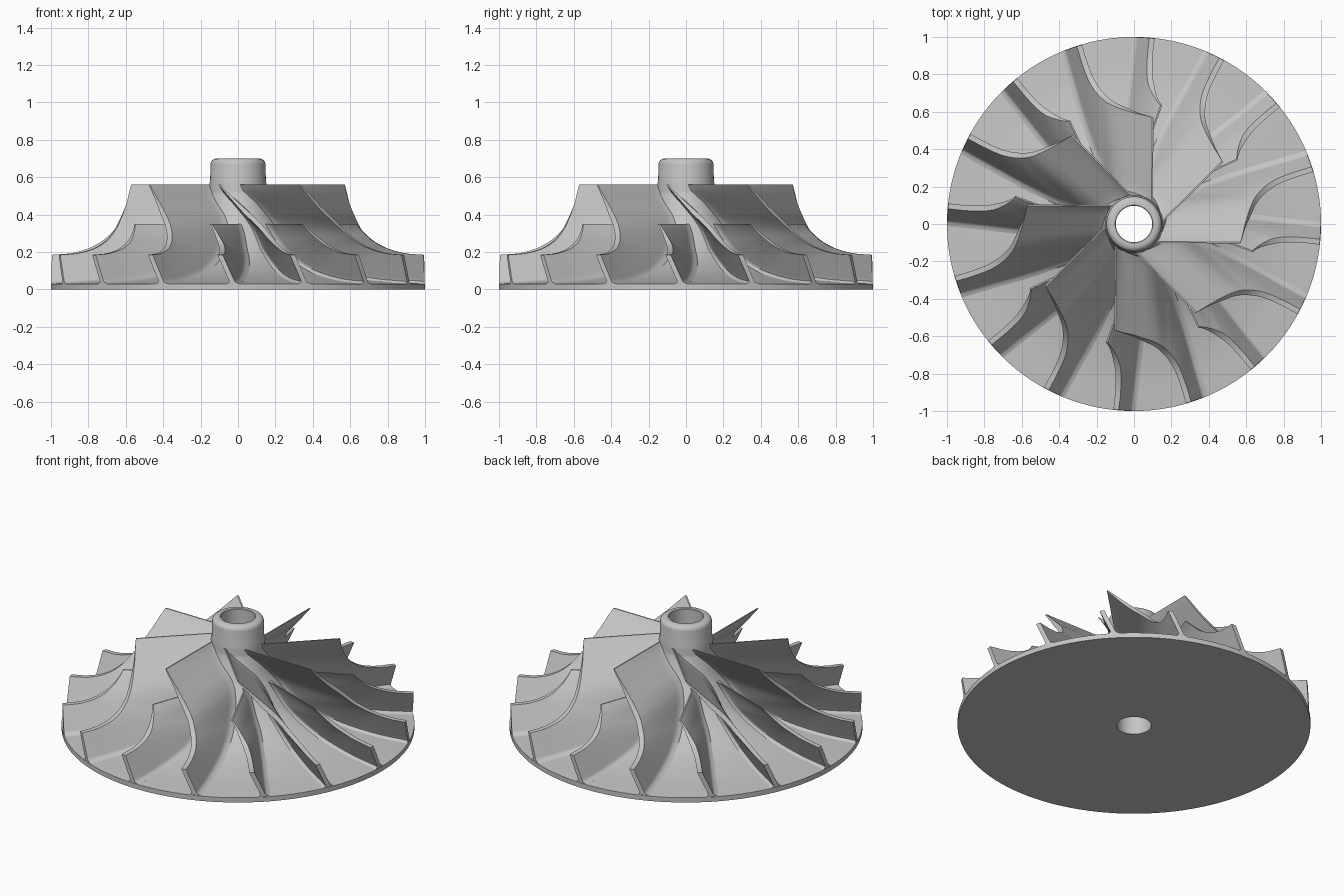
import bpy, bmesh, math
from mathutils import Vector

if "Cube" in bpy.data.objects:
    bpy.data.objects.remove(bpy.data.objects["Cube"])

metal = bpy.data.materials.new("cast_grey")
metal.diffuse_color = (0.56, 0.56, 0.56, 1)
metal.use_nodes = True
metal.node_tree.nodes["Principled BSDF"].inputs["Base Color"].default_value = metal.diffuse_color

# Blade stations from inlet to outlet: (radius, height, angle in degrees)
ROOT = [(.14, .56, -44), (.172, .455, -1), (.22, .35, 23), (.345, .2, 27),
        (.54, .1, 25), (.77, .05, 22.5), (1, .03, 21)]
TIP = [(.578, .56, -10), (.598, .455, 0), (.65, .35, 9.5), (.712, .275, 14),
       (.79, .225, 16.3), (.89, .195, 17), (1, .185, 17)]


def spline(pts, t):
    """Smooth curve through the stations, t from 0 to 1."""
    n = len(pts) - 1
    i = min(int(t * n), n - 1)
    f = t * n - i
    p1, p2 = Vector(pts[i]), Vector(pts[i + 1])
    p0 = Vector(pts[i - 1]) if i > 0 else 2 * p1 - p2
    p3 = Vector(pts[i + 2]) if i + 2 <= n else 2 * p2 - p1
    return .5 * (2 * p1 + (p2 - p0) * f + (2 * p0 - 5 * p1 + 4 * p2 - p3) * f * f
                 + (3 * p1 - p0 - 3 * p2 + p3) * f ** 3)


def polar(p):
    a = math.radians(p.z)
    return Vector((p.x * math.cos(a), p.x * math.sin(a), p.y))


def camber(t, v):
    """Mid-surface of a blade: straight lines from root to tip."""
    return polar(spline(ROOT, t)).lerp(polar(spline(TIP, t)), v)


def finish(name, bm):
    bmesh.ops.recalc_face_normals(bm, faces=bm.faces)
    me = bpy.data.meshes.new(name)
    bm.to_mesh(me)
    bm.free()
    ob = bpy.data.objects.new(name, me)
    bpy.context.collection.objects.link(ob)
    me.materials.append(metal)
    bpy.ops.object.select_all(action='DESELECT')
    ob.select_set(True)
    bpy.context.view_layer.objects.active = ob
    bpy.ops.object.shade_smooth_by_angle(angle=math.radians(35))
    return ob


def blade(name, t0, nt=48):
    rows = [-.03, 0, .02, .045, .08, .13, .2, .3, .4, .5, .6, .7, .8, .9, 1]
    bm = bmesh.new()
    sides = []
    for s in (-1, 1):
        grid = []
        for i in range(nt + 1):
            t = t0 + (1 - t0) * i / nt
            line = []
            for v in rows:
                p = camber(t, v)
                e = .004
                du = camber(min(t + e, 1), v) - camber(max(t - e, 0), v)
                n = du.cross(camber(t, v + e) - camber(t, v - e)).normalized()
                r = math.hypot(p.x, p.y)
                side = Vector((-p.y, p.x, 0)) / r
                # thin leading edge, flared fillet at the root
                half = .003 + .010 * min(1, (t - t0) / .25)
                half /= max(.6, abs(n.dot(side)))
                half += .022 * max(0, 1 - max(v, 0) / .1) ** 2 * min(1, .1 + t * 1.2)
                a = math.atan2(p.y, p.x) + s * half / r
                if i == nt:
                    r = .998
                r = max(r, .125)
                line.append(bm.verts.new((r * math.cos(a), r * math.sin(a), max(p.z, .01))))
            grid.append(line)
        sides.append(grid)
        for i in range(nt):
            for j in range(len(rows) - 1):
                bm.faces.new((grid[i][j], grid[i + 1][j], grid[i + 1][j + 1], grid[i][j + 1]))
    # close the rim of the blade
    loops = []
    m = len(rows) - 1
    for g in sides:
        loops.append([g[i][0] for i in range(nt)] + [g[nt][j] for j in range(m)]
                     + [g[i][m] for i in range(nt, 0, -1)] + [g[0][j] for j in range(m, 0, -1)])
    a, b = loops
    for k in range(len(a)):
        q = (k + 1) % len(a)
        bm.faces.new((a[k], a[q], b[q], b[k]))
    return finish(name, bm)


# Hub: back disc, concave body, nose and bore turned as one profile
profile = [(.0975, 0), (1, 0), (1, .03)]
profile += [tuple(spline(ROOT, 1 - k / 36).xy) for k in range(1, 35)]
profile += [(.155, .555), (.149, .58), (.147, .67)]
profile += [(.117 + .03 * math.cos(a), .67 + .03 * math.sin(a))
            for a in (math.pi / 8, math.pi / 4, 3 * math.pi / 8, math.pi / 2)]
profile += [(.101, .7), (.0975, .697)]
SEG = 128
bm = bmesh.new()
rings = [[bm.verts.new((r * math.cos(2 * math.pi * k / SEG), r * math.sin(2 * math.pi * k / SEG), z))
          for k in range(SEG)] for r, z in profile]
for i, ring in enumerate(rings):
    nxt = rings[(i + 1) % len(rings)]
    for k in range(SEG):
        q = (k + 1) % SEG
        bm.faces.new((ring[k], ring[q], nxt[q], nxt[k]))
finish("hub", bm)

# Eight full blades with eight shorter splitter blades between them
for name, start, turn in (("full_blade", 0, 0), ("splitter_blade", 1 / 3, -22.5)):
    first = blade(name, start)
    for k in range(8):
        ob = first if k == 0 else first.copy()
        if k:
            bpy.context.collection.objects.link(ob)
        ob.name = f"{name}_{k + 1}"
        ob.rotation_euler.z = math.radians(turn + 45 * k)
